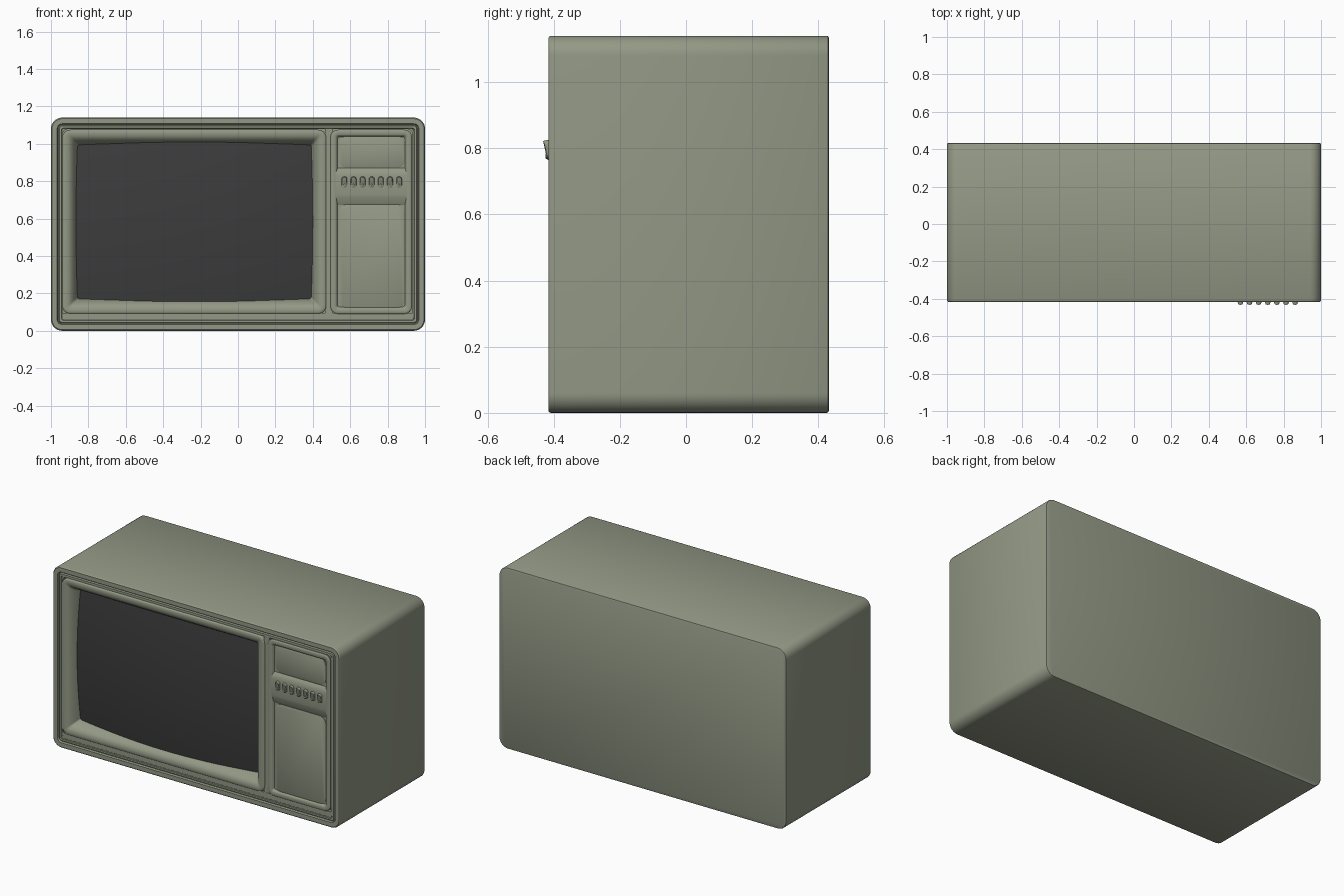
import bpy, bmesh, math

cube = bpy.data.objects.get("Cube")
if cube:
    bpy.data.objects.remove(cube, do_unlink=True)


def material(name, rgb):
    m = bpy.data.materials.new(name)
    m.use_nodes = True
    m.diffuse_color = (*rgb, 1)
    m.node_tree.nodes["Principled BSDF"].inputs["Base Color"].default_value = (*rgb, 1)
    return m


GREEN = material("sage green", (0.29, 0.315, 0.235))
DARK = material("dark glass", (0.045, 0.045, 0.045))


def finish(name, bm, mat, angle=35):
    bmesh.ops.recalc_face_normals(bm, faces=bm.faces)
    me = bpy.data.meshes.new(name)
    bm.to_mesh(me)
    bm.free()
    me.materials.append(mat)
    ob = bpy.data.objects.new(name, me)
    bpy.context.collection.objects.link(ob)
    bpy.ops.object.select_all(action='DESELECT')
    ob.select_set(True)
    bpy.context.view_layer.objects.active = ob
    bpy.ops.object.shade_smooth_by_angle(angle=math.radians(angle))
    return ob


def rounded_rect(rect, r, steps=8):
    """Outline points (x, z) of a rectangle with rounded corners."""
    x0, x1, z0, z1 = rect
    centres = [(x1 - r, z1 - r), (x0 + r, z1 - r), (x0 + r, z0 + r), (x1 - r, z0 + r)]
    return [(cx + r * math.cos(a), cz + r * math.sin(a))
            for q, (cx, cz) in enumerate(centres)
            for a in [(q + i / steps) * math.pi / 2 for i in range(steps + 1)]]


def loft(name, rect, r, steps, cap_start=False, cap_end=True, reshape=None):
    """Skin rounded rectangles; each step is (inset, y)."""
    bm = bmesh.new()
    rings = []
    for inset, y in steps:
        x0, x1, z0, z1 = rect
        box = (x0 + inset, x1 - inset, z0 + inset, z1 - inset)
        pts = rounded_rect(box, max(r - inset, 0.012))
        rings.append([bm.verts.new((x, y, z)) for x, z in pts])
    for a, b in zip(rings, rings[1:]):
        n = len(a)
        for i in range(n):
            j = (i + 1) % n
            bm.faces.new((a[i], a[j], b[j], b[i]))
    if cap_start:
        bm.faces.new(rings[0])
    if cap_end:
        bm.faces.new(rings[-1])
    if reshape:
        for v in rings[-1]:
            v.co.y = reshape(v.co.z)
    return finish(name, bm, GREEN)


# Cabinet: closed back, rounded sides, thin groove and front opening
loft("cabinet", (-1, 1, 0, 1.14), 0.06,
     [(0.006, 0.432), (0.002, 0.430), (0, 0.426), (0, -0.408), (0.002, -0.413),
      (0.006, -0.416), (0.033, -0.416), (0.037, -0.404), (0.041, -0.404),
      (0.045, -0.413), (0.056, -0.413), (0.060, -0.406)], cap_start=True, cap_end=False)

# Filler between the groove frame and the panels, closed at the back
loft("front_frame", (-0.95, 0.945, 0.05, 1.09), 0.04,
     [(0, -0.40), (0, -0.409), (0.012, -0.409), (0.012, -0.315)])


def box(name, x0, x1, y0, y1, z0, z1):
    bm = bmesh.new()
    bmesh.ops.create_cube(bm, size=1)
    for v in bm.verts:
        v.co = (x1 if v.co.x > 0 else x0, y1 if v.co.y > 0 else y0, z1 if v.co.z > 0 else z0)
    return finish(name, bm, GREEN)


box("panel_divider", 0.465, 0.505, -0.407, -0.32, 0.07, 1.08)
box("lower_rail", -0.938, 0.933, -0.408, -0.32, 0.055, 0.096)

# Screen surround: rounded lip rolling into a funnel
loft("screen_bezel", (-0.94, 0.473, 0.09, 1.075), 0.045,
     [(0, -0.33), (0, -0.405), (0.003, -0.410), (0.008, -0.413), (0.022, -0.413),
      (0.034, -0.411), (0.044, -0.406), (0.054, -0.397), (0.064, -0.383),
      (0.074, -0.362), (0.082, -0.338), (0.087, -0.318)], cap_end=False)

# Bulging glass screen
bm = bmesh.new()
bmesh.ops.create_grid(bm, x_segments=28, y_segments=20, size=1)
for v in bm.verts:
    u, w = v.co.x, v.co.y
    v.co = (-0.2335 + 0.645 * u, -0.407 + 0.045 * u * u + 0.03 * w * w, 0.5825 + 0.45 * w)
for f in bm.faces:
    f.normal_update()
glass = finish("screen_glass", bm, DARK, 60)

# Control panel tray with raised rim
loft("control_panel", (0.495, 0.93, 0.09, 1.075), 0.04,
     [(0, -0.33), (0, -0.407), (0.003, -0.411), (0.008, -0.413), (0.026, -0.413),
      (0.031, -0.410), (0.038, -0.398)])

# Flush plates above and below the button strip
for name, z0, z1 in (("lower_door", 0.122, 0.676), ("upper_plate", 0.872, 1.042)):
    loft(name, (0.54, 0.893, z0, z1), 0.045, [(0, -0.394), (0, -0.401), (0.004, -0.403)])

# Button strip: sloped profile run across the tray
bm = bmesh.new()
profile = [(-0.39, 0.66), (-0.399, 0.675), (-0.404, 0.69), (-0.412, 0.712), (-0.415, 0.73),
           (-0.415, 0.83), (-0.412, 0.848), (-0.404, 0.862), (-0.39, 0.88)]
ends = [[bm.verts.new((x, y, z)) for y, z in profile] for x in (0.522, 0.903)]
for i in range(len(profile)):
    j = (i + 1) % len(profile)
    bm.faces.new((ends[0][i], ends[0][j], ends[1][j], ends[1][i]))
for end in ends:
    bm.faces.new(end)
finish("button_strip", bm, GREEN)

# Seven rocker buttons: oval bases with a hooked upper lip and a lower nub
for i in range(7):
    x = 0.569 + i * 0.0487
    loft(f"button_{i + 1}", (x - 0.015, x + 0.015, 0.765, 0.825), 0.0149,
         [(0, -0.41), (0, -0.418), (0.003, -0.422)],
         reshape=lambda z: -0.420 - 0.012 * max(0, (z - 0.79) / 0.032))
    loft(f"button_nub_{i + 1}", (x - 0.010, x + 0.010, 0.768, 0.785), 0.008,
         [(0, -0.415), (0, -0.423), (0.003, -0.425)])
